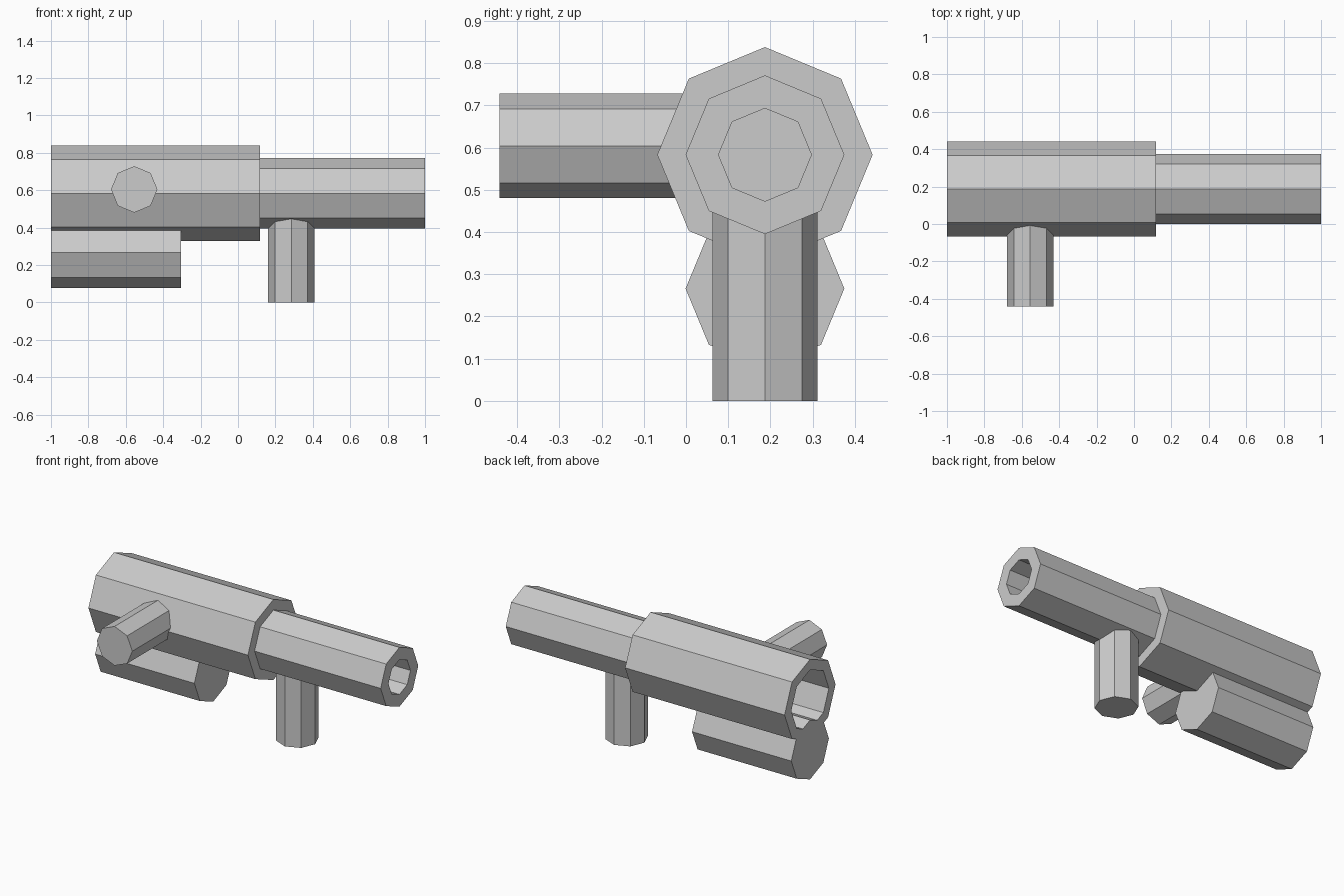
import bpy, bmesh
from math import pi, sin, cos
from mathutils import Vector

cube = bpy.data.objects.get("Cube")
if cube:
    bpy.data.objects.remove(cube, do_unlink=True)

grey = bpy.data.materials.new("plain grey")
grey.use_nodes = True
grey.diffuse_color = (0.6, 0.6, 0.6, 1)
grey.node_tree.nodes["Principled BSDF"].inputs["Base Color"].default_value = (0.6, 0.6, 0.6, 1)

SIDES = 8


def lathe(name, axis, centre, profile):
    """Loft octagonal rings (position, radius) along an axis; cap both ends."""
    bm = bmesh.new()
    u, v = (axis + 1) % 3, (axis + 2) % 3
    rings = []
    for pos, radius in profile:
        ring = []
        for i in range(SIDES):
            a = 2 * pi * i / SIDES
            p = Vector(centre)
            p[axis] = pos
            p[u] += radius * cos(a)
            p[v] += radius * sin(a)
            ring.append(bm.verts.new(p))
        rings.append(ring)
    for r, s in zip(rings, rings[1:]):
        for i in range(SIDES):
            j = (i + 1) % SIDES
            bm.faces.new((r[i], r[j], s[j], s[i]))
    bm.faces.new(rings[0])
    bm.faces.new(rings[-1])
    bmesh.ops.recalc_face_normals(bm, faces=bm.faces)
    mesh = bpy.data.meshes.new(name)
    bm.to_mesh(mesh)
    bm.free()
    mesh.materials.append(grey)
    obj = bpy.data.objects.new(name, mesh)
    bpy.context.collection.objects.link(obj)
    return obj


X, Y, Z = 0, 1, 2
MID_Y, MAIN_Z = 0.187, 0.583
BODY_R, TUBE_R, BORE_R, GRIP_R = 0.255, 0.188, 0.11, 0.124

# Wide rear body with a hollow open at the back
lathe("body", X, (0, MID_Y, MAIN_Z),
      [(0.117, BODY_R), (-1, BODY_R), (-1, TUBE_R), (0.1, TUBE_R)])
# Narrow front barrel with its bore
lathe("barrel", X, (0, MID_Y, MAIN_Z),
      [(0.11, TUBE_R), (1, TUBE_R), (1, BORE_R), (0.13, BORE_R)])
# Solid cylinder under the rear body
lathe("lower_tube", X, (0, MID_Y, 0.266), [(-1, TUBE_R), (-0.305, TUBE_R)])
# Handle sticking out to the front, and the grip pointing down
lathe("side_handle", Y, (-0.555, 0, 0.604), [(-0.442, GRIP_R), (0, GRIP_R)])
lathe("front_grip", Z, (0.285, MID_Y, 0), [(0, GRIP_R), (0.465, GRIP_R)])
